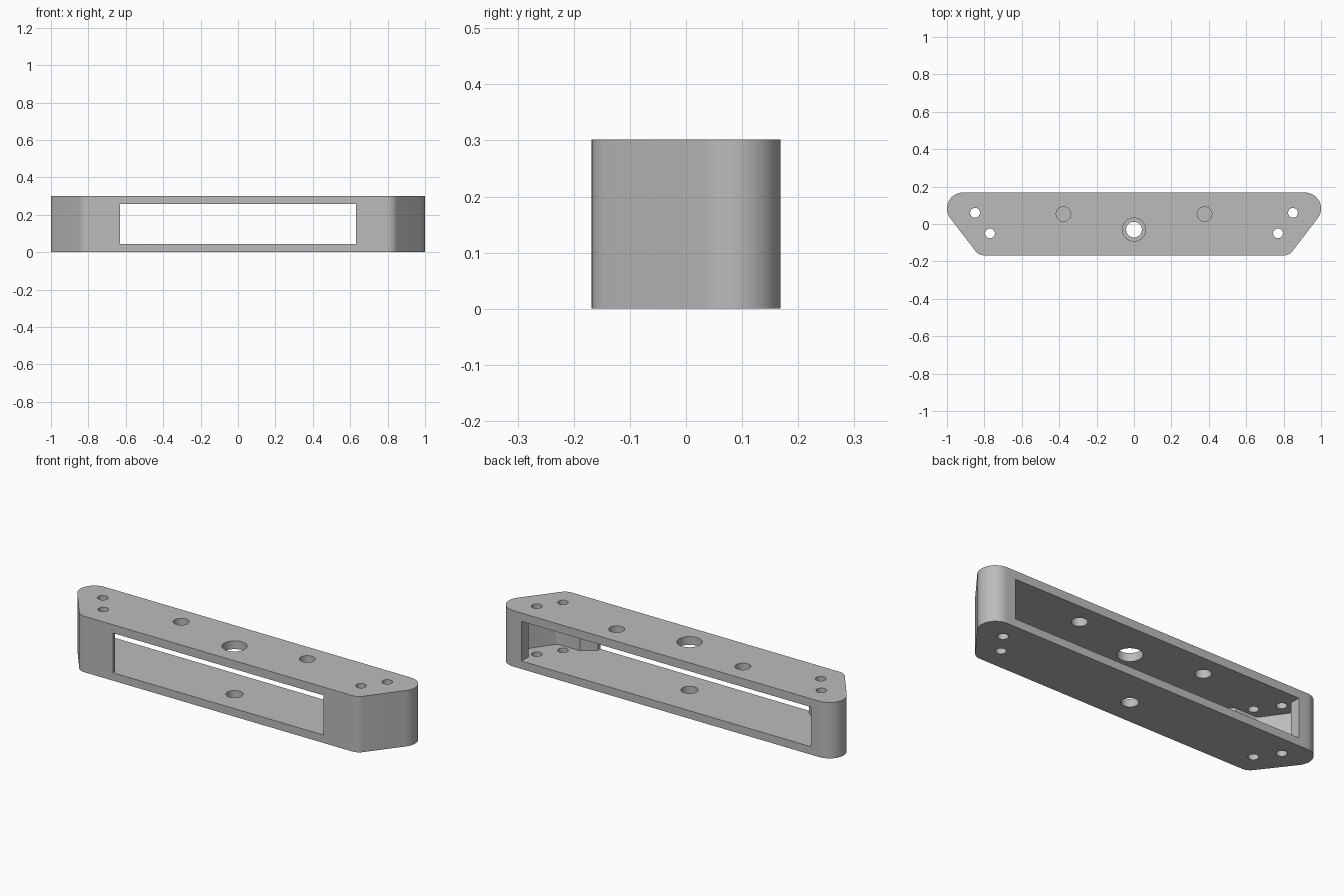
import bpy, bmesh, math

HEIGHT, FLOOR, CEILING = 0.302, 0.043, 0.257

default = bpy.data.objects.get("Cube")
if default:
    bpy.data.objects.remove(default, do_unlink=True)

grey = bpy.data.materials.new("plain grey")
grey.use_nodes = True
colour = (0.5, 0.5, 0.5, 1)
grey.diffuse_color = colour
grey.node_tree.nodes["Principled BSDF"].inputs["Base Color"].default_value = colour


def arc(cx, cy, r, start, end, steps=14):
    angles = [math.radians(start + (end - start) * i / steps) for i in range(steps + 1)]
    return [(cx + r * math.cos(a), cy + r * math.sin(a)) for a in angles]


def mirrored(half):
    return half + [(-x, y) for x, y in reversed(half)]


def prism(name, outline, z0, z1):
    bm = bmesh.new()
    face = bm.faces.new([bm.verts.new((x, y, z0)) for x, y in outline])
    top = bmesh.ops.extrude_face_region(bm, geom=[face])["geom"]
    bmesh.ops.translate(bm, vec=(0, 0, z1 - z0),
                        verts=[v for v in top if isinstance(v, bmesh.types.BMVert)])
    bmesh.ops.recalc_face_normals(bm, faces=bm.faces)
    mesh = bpy.data.meshes.new(name)
    bm.to_mesh(mesh)
    bm.free()
    mesh.materials.append(grey)
    obj = bpy.data.objects.new(name, mesh)
    bpy.context.collection.objects.link(obj)
    return obj


def cut(body, cutter):
    cutter.hide_render = True
    bpy.context.view_layer.objects.active = body
    mod = body.modifiers.new("cut", "BOOLEAN")
    mod.operation, mod.solver, mod.object = "DIFFERENCE", "EXACT", cutter
    bpy.ops.object.modifier_apply(modifier=mod.name)
    bpy.data.objects.remove(cutter, do_unlink=True)


def drill(body, x, y, r, z0, z1):
    cut(body, prism("drill", arc(x, y, r, 0, 352.5, 47), z0, z1))


# Body: trapezoid bracket with rounded corners
slant = -37.5
half = arc(0.8, -0.108, 0.06, -90, slant) + arc(0.915, 0.083, 0.085, slant, 90)
body = prism("bracket_body", mirrored(half), 0, HEIGHT)

# Open slot from front to back, widening into a pocket at each end
pocket = ([(0.63, -0.25), (0.63, -0.148), (0.70, -0.094)]
          + arc(0.82, -0.069, 0.025, -90, slant, 6)
          + arc(0.91, 0.075, 0.035, slant, 90, 10)
          + [(0.865, 0.11), (0.865, 0.25)])
cut(body, prism("slot", mirrored(pocket), FLOOR, CEILING))

# Centre hole: wide above, narrow below
drill(body, 0, -0.03, 0.062, 0.15, 0.4)
drill(body, 0, -0.03, 0.042, -0.1, 0.15)

# Holes on both sides: one in the top plate only, two through both plates
for side in (-1, 1):
    drill(body, side * 0.377, 0.053, 0.039, 0.15, 0.4)
    drill(body, side * 0.85, 0.06, 0.026, -0.1, 0.4)
    drill(body, side * 0.77, -0.05, 0.026, -0.1, 0.4)

# Smooth the curved walls, keep the edges crisp
bpy.ops.object.select_all(action="DESELECT")
body.select_set(True)
bpy.context.view_layer.objects.active = body
bpy.ops.object.shade_smooth_by_angle(angle=math.radians(25))
